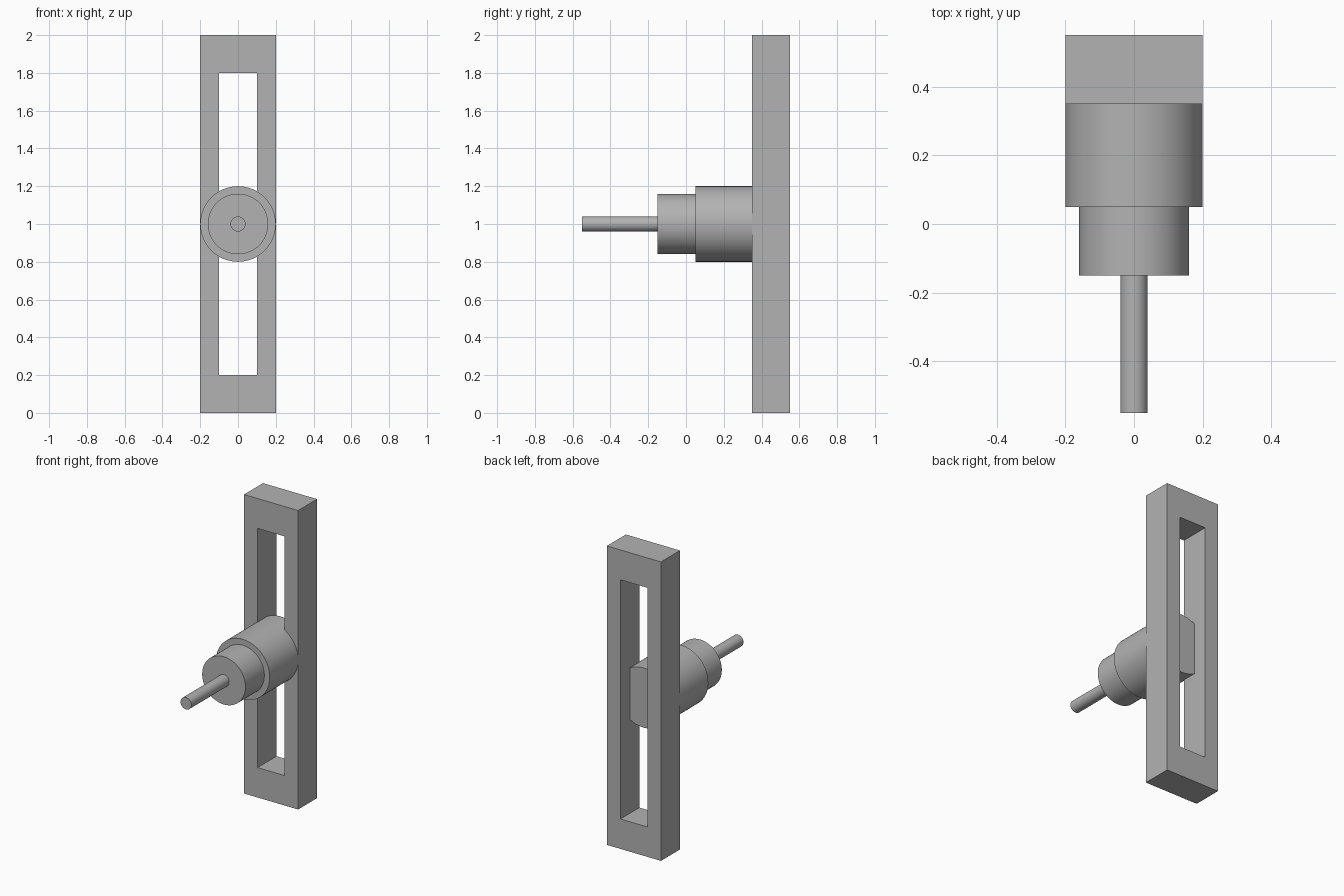
import bpy
import bmesh
import math
from mathutils import Matrix

cube = bpy.data.objects.get("Cube")
if cube:
    bpy.data.objects.remove(cube, do_unlink=True)

# Single grey material
grey = bpy.data.materials.new("plain grey")
grey.use_nodes = True
colour = (0.45, 0.45, 0.45, 1)
grey.diffuse_color = colour
grey.node_tree.nodes["Principled BSDF"].inputs["Base Color"].default_value = colour


def add_part(name, bm):
    bmesh.ops.recalc_face_normals(bm, faces=bm.faces)
    mesh = bpy.data.meshes.new(name)
    bm.to_mesh(mesh)
    bm.free()
    mesh.materials.append(grey)
    obj = bpy.data.objects.new(name, mesh)
    bpy.context.collection.objects.link(obj)
    return obj


def shaft(name, radius, y0, y1):
    """Smooth cylinder along y at mid height."""
    bm = bmesh.new()
    place = Matrix.Translation((0, (y0 + y1) / 2, 1)) @ Matrix.Rotation(math.pi / 2, 4, "X")
    bmesh.ops.create_cone(bm, cap_ends=True, segments=96, radius1=radius,
                          radius2=radius, depth=y1 - y0, matrix=place)
    obj = add_part(name, bm)
    bpy.ops.object.select_all(action="DESELECT")
    obj.select_set(True)
    bpy.context.view_layer.objects.active = obj
    bpy.ops.object.shade_smooth_by_angle(angle=math.radians(30))


# Slotted bar: a rectangular ring extruded backwards
bm = bmesh.new()
corners = ((-1, -1), (1, -1), (1, 1), (-1, 1))
outer = [bm.verts.new((0.2 * x, 0.35, 1 + z)) for x, z in corners]
inner = [bm.verts.new((0.1 * x, 0.35, 1 + 0.8 * z)) for x, z in corners]
for i in range(4):
    j = (i + 1) % 4
    bm.faces.new((outer[i], outer[j], inner[j], inner[i]))
ring = bmesh.ops.extrude_face_region(bm, geom=bm.faces[:])
back = [g for g in ring["geom"] if isinstance(g, bmesh.types.BMVert)]
bmesh.ops.translate(bm, verts=back, vec=(0, 0.2, 0))
add_part("slotted_bar", bm)

# Stepped shaft, with the hub reaching halfway into the slot
shaft("hub", 0.2, 0.05, 0.45)
shaft("collar", 0.16, -0.15, 0.05)
shaft("spindle", 0.04, -0.55, -0.15)
